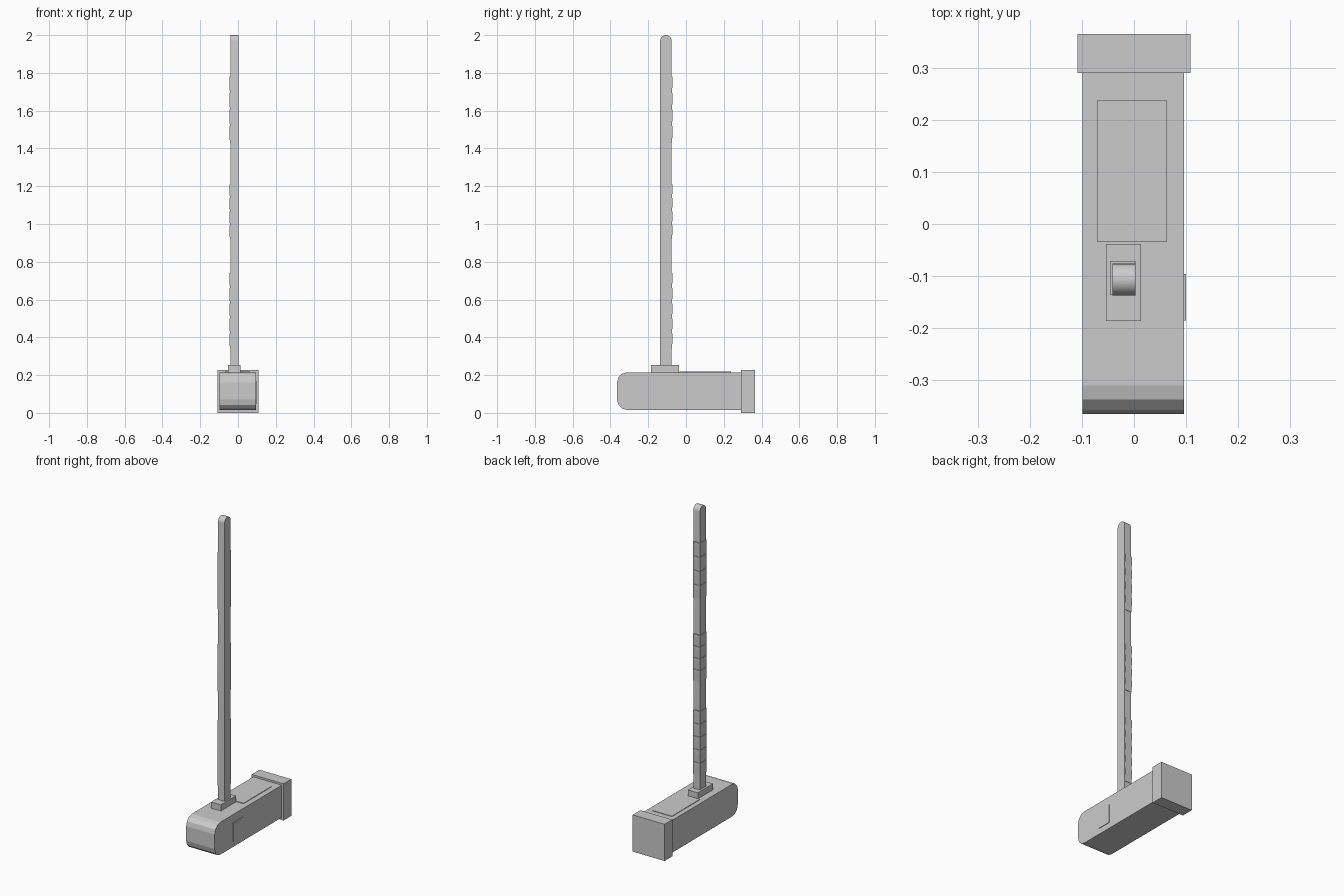
import bpy
import bmesh
from math import sin, cos, pi

cube = bpy.data.objects.get("Cube")
if cube:
    bpy.data.objects.remove(cube, do_unlink=True)

grey = bpy.data.materials.new("plain_grey")
grey.use_nodes = True
colour = (0.6, 0.6, 0.6, 1)
grey.diffuse_color = colour
grey.node_tree.nodes["Principled BSDF"].inputs["Base Color"].default_value = colour


def finish(name, bm):
    bmesh.ops.recalc_face_normals(bm, faces=bm.faces[:])
    mesh = bpy.data.meshes.new(name)
    bm.to_mesh(mesh)
    bm.free()
    mesh.materials.append(grey)
    obj = bpy.data.objects.new(name, mesh)
    bpy.context.collection.objects.link(obj)
    return obj


def extrude_profile(name, x0, x1, profile):
    """Prism from a side outline of (y, z) points, spanning x0 to x1."""
    bm = bmesh.new()
    face = bm.faces.new([bm.verts.new((x0, y, z)) for y, z in profile])
    new = bmesh.ops.extrude_face_region(bm, geom=[face])["geom"]
    verts = [v for v in new if isinstance(v, bmesh.types.BMVert)]
    bmesh.ops.translate(bm, verts=verts, vec=(x1 - x0, 0, 0))
    return finish(name, bm)


def box(name, x, y, z):
    return extrude_profile(name, x[0], x[1],
                           [(y[0], z[0]), (y[1], z[0]), (y[1], z[1]), (y[0], z[1])])


def arc(cy, cz, r, start, end, steps):
    angles = [start + (end - start) * i / steps for i in range(steps + 1)]
    return [(cy + r * cos(a), cz + r * sin(a)) for a in angles]


# Hammer head with a rounded striking end
r = 0.055
head = [(0.30, 0.015), (0.30, 0.215)]
head += arc(-0.365 + r, 0.215 - r, r, pi / 2, pi, 3)
head += arc(-0.365 + r, 0.015 + r, r, pi, pi * 1.5, 3)
extrude_profile("hammer_head", -0.099, 0.096, head)

# Square block on the back end and thin raised plates
box("back_block", (-0.109, 0.109), (0.29, 0.365), (0, 0.227))
box("top_plate", (-0.07, 0.062), (-0.035, 0.238), (0.21, 0.2185))
box("side_plate", (0.092, 0.0995), (-0.185, -0.096), (0.05, 0.165))

# Collar and handle
box("collar", (-0.054, 0.013), (-0.186, -0.038), (0.21, 0.253))
shaft = [(-0.137, 0.22), (-0.076, 0.22)] + arc(-0.1065, 1.9695, 0.0305, 0, pi, 12)
handle = extrude_profile("handle", -0.041, 0.003, shaft)
bpy.context.view_layer.objects.active = handle
handle.select_set(True)
bpy.ops.object.shade_smooth_by_angle(angle=pi / 6)

# Grip wraps: stepped bands standing out on the right and back of the handle
for name, bottom, top, count in (("lower", 0.34, 0.74, 5),
                                 ("middle", 0.92, 1.21, 4),
                                 ("upper", 1.43, 1.78, 4)):
    step = (top - bottom) / count
    for i in range(count):
        z = bottom + i * step
        bm = bmesh.new()
        rings = []
        for height, out in ((z, 0.002), (z + step * 0.75, 0.005), (z + step, 0.005)):
            x0, x1, y0, y1 = -0.041 - out, 0.0025, -0.1365, -0.076 + out
            rings.append([bm.verts.new((x, y, height)) for x, y in
                          ((x0, y0), (x1, y0), (x1, y1), (x0, y1))])
        for low, high in zip(rings, rings[1:]):
            for k in range(4):
                n = (k + 1) % 4
                bm.faces.new((low[k], low[n], high[n], high[k]))
        bm.faces.new(rings[0])
        bm.faces.new(rings[-1])
        finish(f"{name}_grip_band_{i + 1}", bm)
